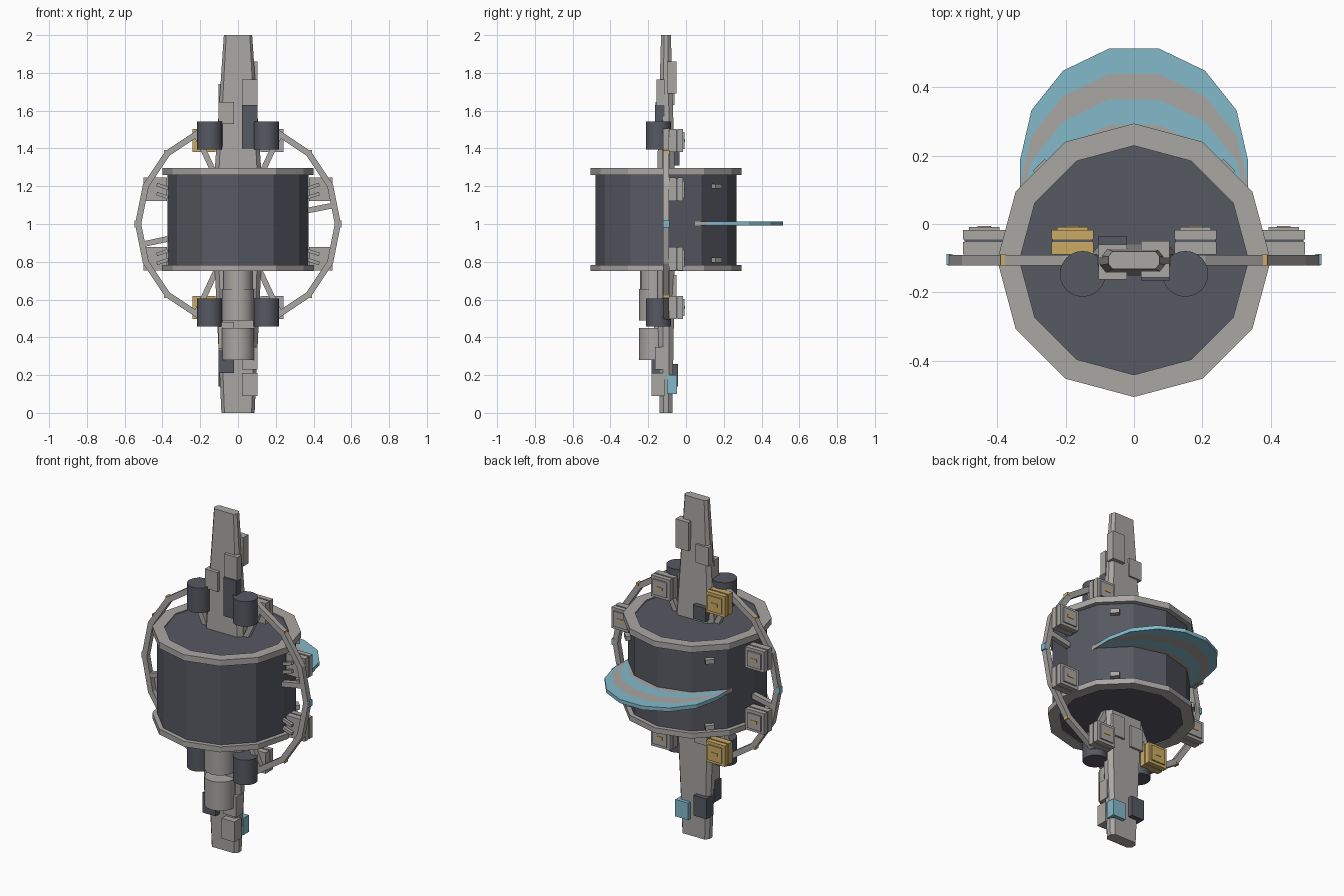
import bpy, bmesh, math
from mathutils import Matrix, Vector

if "Cube" in bpy.data.objects:
    bpy.data.objects.remove(bpy.data.objects["Cube"])

CY = -0.106   # depth of the main axis
CZ = 1.0      # height of the hoop centre


def material(name, rgb):
    m = bpy.data.materials.new(name)
    m.diffuse_color = (*rgb, 1)
    m.use_nodes = True
    m.node_tree.nodes["Principled BSDF"].inputs["Base Color"].default_value = m.diffuse_color
    return m


GREY = material("hull grey", (0.40, 0.385, 0.37))
DARK = material("dark slate", (0.095, 0.1, 0.122))
BLUE = material("pale blue", (0.23, 0.49, 0.60))
GOLD = material("gold", (0.60, 0.41, 0.13))


def finish(name, bm, mats, smooth=False):
    bmesh.ops.remove_doubles(bm, verts=bm.verts, dist=1e-5)
    bmesh.ops.recalc_face_normals(bm, faces=bm.faces)
    me = bpy.data.meshes.new(name)
    bm.to_mesh(me)
    bm.free()
    for m in mats:
        me.materials.append(m)
    ob = bpy.data.objects.new(name, me)
    bpy.context.collection.objects.link(ob)
    if smooth:
        bpy.context.view_layer.objects.active = ob
        ob.select_set(True)
        bpy.ops.object.shade_smooth_by_angle(angle=math.radians(35))
        ob.select_set(False)
    return ob


def box(name, x, y, z, mat, rot=None):
    """Box from (min, max) ranges, optionally turned about its own centre."""
    bm = bmesh.new()
    mid = Vector([(a + b) / 2 for a, b in (x, y, z)])
    size = [b - a for a, b in (x, y, z)]
    mx = Matrix.Translation(mid) @ (rot or Matrix()) @ Matrix.Diagonal((*size, 1))
    bmesh.ops.create_cube(bm, size=1, matrix=mx)
    return finish(name, bm, [mat])


def lathe(name, profile, n, loc, mat, closed=False, tilt=None, smooth=False):
    """Turn (radius, height) points into an n-sided body."""
    bm = bmesh.new()
    rings = []
    for k in range(n):
        a = 2 * math.pi * k / n
        rings.append([bm.verts.new((r * math.cos(a), r * math.sin(a), h)) for r, h in profile])
    m = len(profile)
    for k in range(n):
        p, q = rings[k], rings[(k + 1) % n]
        for i in range(m if closed else m - 1):
            j = (i + 1) % m
            quad = [p[i], q[i], q[j], p[j]]
            if profile[i][0] == 0:
                quad = [p[i], q[j], p[j]]
            elif profile[j][0] == 0:
                quad = [p[i], q[i], p[j]]
            bm.faces.new(quad)
    bm.transform(Matrix.Translation(loc) @ (tilt or Matrix()))
    return finish(name, bm, [mat], smooth)


def solid(r, z0, z1):
    return [(0, z0), (r, z0), (r, z1), (0, z1)]


def band(r0, r1, z0, z1):
    return [(r0, z0), (r1, z0), (r1, z1), (r0, z1)]


def rod(name, a, b, w, mat):
    """Square bar lying in the hoop plane from (x, z) to (x, z)."""
    dx, dz = b[0] - a[0], b[1] - a[1]
    l = math.hypot(dx, dz)
    mx, mz = (a[0] + b[0]) / 2, (a[1] + b[1]) / 2
    rot = Matrix.Rotation(-math.atan2(dz, dx), 4, 'Y')
    box(name, (mx - l / 2, mx + l / 2), (CY - w / 2, CY + w / 2),
        (mz - w / 2, mz + w / 2), mat, rot)


# Drum with its end flanges
lathe("drum", solid(0.374, 0.757, 1.290), 12, (0, CY, 0), DARK)
for label, z0, z1 in (("upper", 1.26, 1.296), ("lower", 0.751, 0.783)):
    lathe(label + "_flange", band(0.335, 0.4, z0, z1), 12, (0, CY, 0), GREY, closed=True)

# Tapered spine with chamfered section
bm = bmesh.new()
loops = []
for z, w, d in ((0, 0.088, 0.034), (0.75, 0.122, 0.046), (1.3, 0.122, 0.046), (2, 0.075, 0.026)):
    c = d * 0.6
    half = [(w, d - c), (w - c * 0.8, d), (c * 0.8 - w, d), (-w, d - c)]
    pts = half + [(-x, -y) for x, y in half]
    loops.append([bm.verts.new((x, CY + y, z)) for x, y in pts])
for p, q in zip(loops, loops[1:]):
    for i in range(8):
        bm.faces.new((p[i], p[(i + 1) % 8], q[(i + 1) % 8], q[i]))
bm.faces.new(loops[0])
bm.faces.new(loops[-1])
finish("spine", bm, [GREY])

# Sixteen-sided hoop around the drum
lathe("hoop", band(0.512, 0.545, -0.016, 0.016), 16, (0, CY, CZ), GREY, closed=True,
      tilt=Matrix.Rotation(math.pi / 2, 4, 'X'))


def polar(r, deg):
    a = math.radians(deg)
    return (r * math.cos(a), CZ + r * math.sin(a))


# Hoop spokes, pod arms, marker lights
for deg in (11, 65, 115, 192, 245, 295):
    rod("hoop_spoke", polar(0.25, deg), polar(0.52, deg), 0.03, GREY)
for deg in (45, 135, 225, 315):
    x, z = polar(0.541, deg)
    box("hoop_marker", (x - .008, x + .008), (CY - .015, CY + .018), (z - .008, z + .008), GOLD)
for s in (-1, 1):
    x = s * 0.54
    box("hoop_light", (x - .009, x + .009), (CY - .014, CY + .018), (CZ - .018, CZ + .018), BLUE)

# Paired-plate pods and thrusters, mirrored in x and z
for sx in (-1, 1):
    for sz in (-1, 1):
        for px, pz in ((0.438, 0.183), (0.18, 0.442)):
            mat = GOLD if (sx < 0 and px < 0.3) else GREY
            x, z, h = sx * px, CZ + sz * pz, 0.062
            box("pod_front_plate", (x - h, x + h), (-.089, -.053), (z - h, z + h), mat)
            box("pod_core", (x - h + .004, x + h - .004), (-.054, -.044),
                (z - h + .004, z + h - .004), DARK)
            box("pod_back_plate", (x - h, x + h), (-.045, -.017), (z - h, z + h), mat)
            box("pod_pad", (x - .045, x + .045), (-.018, -.009), (z - .045, z + .045), mat)
            box("pod_hatch", (x - .02, x + .02), (-.01, -.006), (z - .008, z + .008), GOLD)
        for off in (-4, 4):
            rod("pod_arm", (sx * 0.34, CZ + sz * (0.155 + off * .006)),
                (sx * 0.43, CZ + sz * (0.185 + off * .006)), 0.018, GREY)
        zc = CZ + sz * 0.469
        lathe("thruster", solid(0.067, zc - .074, zc + .074), 24,
              (sx * 0.15, -0.146, 0), DARK, smooth=True)
        # small sensors on the rear drum wall
        r = 0.38 * math.sqrt(0.5)
        zs = 1.2 if sz > 0 else 0.81
        box("wall_sensor", (sx * r - .025, sx * r + .025), (CY + r - .014, CY + r + .014),
            (zs - .013, zs + .013), GREY, Matrix.Rotation(-sx * math.pi / 4, 4, 'Z'))

# Forward tanks under the drum
for name, r, z0, z1 in (("tank_collar", 0.078, 0.65, 0.76), ("upper_tank", 0.085, 0.49, 0.656),
                        ("lower_tank", 0.085, 0.28, 0.45)):
    lathe(name, solid(r, z0, z1), 16, (0, -0.165, 0), GREY, smooth=True)

# Banded sail behind the drum: the front arc repeated in steps along y
bm = bmesh.new()
cols = [(0.333 * math.cos(a), 0.188 + 0.333 * math.sin(a))
        for a in (math.pi * k / 7 for k in range(8))]
grid = [[[bm.verts.new((x, y - 0.0745 * r, z)) for r in range(5)] for x, y in cols]
        for z in (0.992, 1.014)]
for i in range(7):
    for r in range(4):
        for g in grid:
            f = bm.faces.new((g[i][r], g[i + 1][r], g[i + 1][r + 1], g[i][r + 1]))
            f.material_index = r % 2
    for r in (0, 4):
        f = bm.faces.new((grid[0][i][r], grid[0][i + 1][r], grid[1][i + 1][r], grid[1][i][r]))
        f.material_index = 0 if r == 0 else 1
for i in (0, 7):
    for r in range(4):
        f = bm.faces.new((grid[0][i][r], grid[0][i][r + 1], grid[1][i][r + 1], grid[1][i][r]))
        f.material_index = r % 2
finish("sail", bm, [BLUE, GREY])

# Equipment panels on the spine: side of x, depth range, height range, colour
FRONT, BACK = (-.165, -.115), (-.1, -.05)
for sx, (y0, y1), z0, z1, mat in (
        (1, BACK, 1.69, 1.86, GREY), (1, (-.157, -.115), 1.63, 1.765, GREY),
        (-1, (-.162, -.115), 1.53, 1.645, GREY), (-1, (-.1, -.06), 1.63, 1.74, GREY),
        (1, FRONT, 1.4, 1.63, DARK), (-1, (-.1, -.035), 1.31, 1.39, DARK),
        (-1, BACK, 0.57, 0.70, GREY), (1, BACK, 0.60, 0.73, GREY),
        (-1, (-.182, -.115), 0.21, 0.33, DARK), (-1, (-.1, -.042), 0.14, 0.26, DARK),
        (1, (-.182, -.115), 0.09, 0.21, GREY), (1, (-.1, -.048), 0.10, 0.20, BLUE),
        (1, (-.165, -.1), 0.23, 0.35, GREY), (-1, (-.17, -.1), 0.34, 0.48, GREY)):
    x = sorted((sx * 0.02, sx * 0.104))
    box("spine_panel", x, (y0, y1), (z0, z1), mat)
